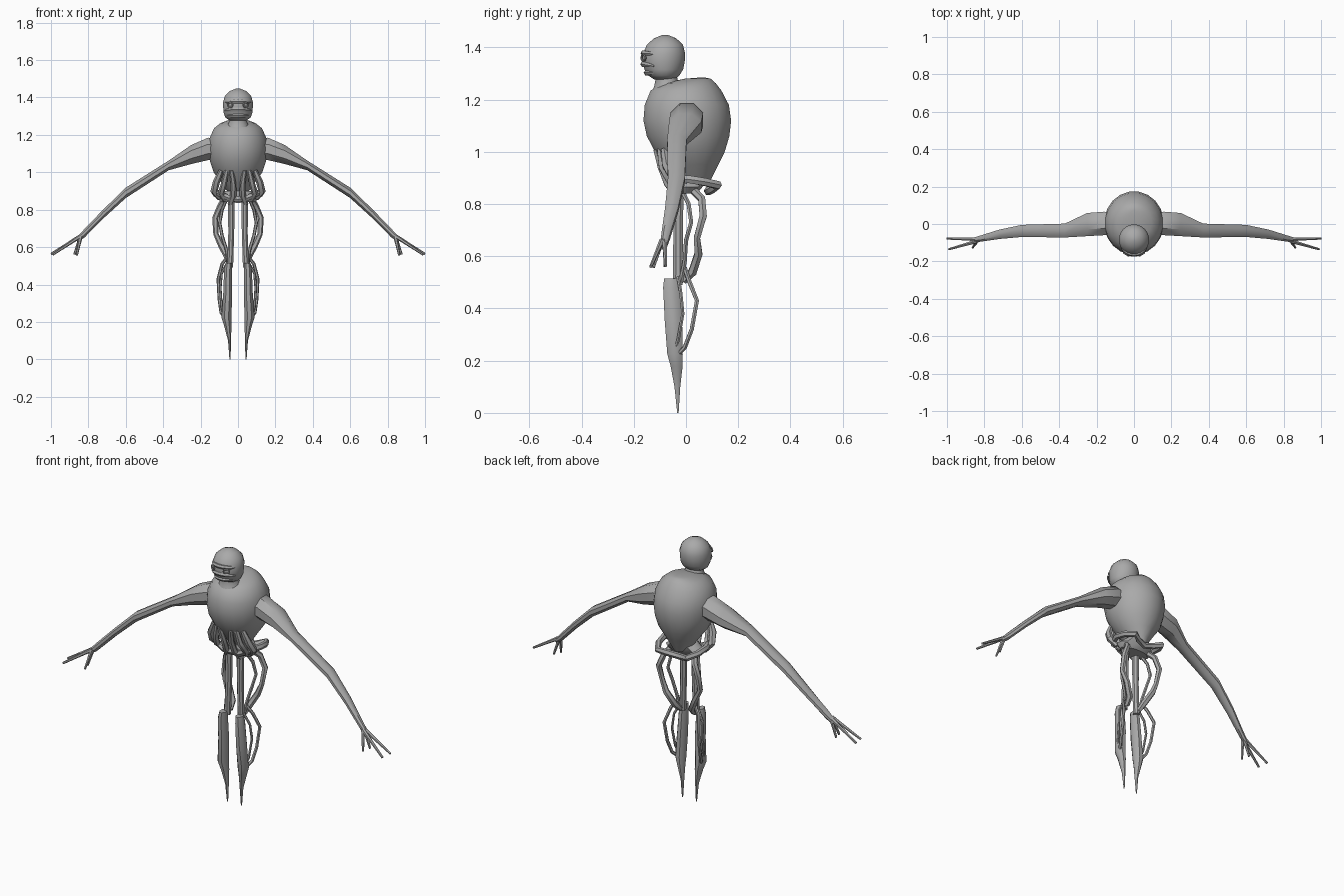
import bpy, bmesh, math
from mathutils import Vector

grey = bpy.data.materials.new("mid grey")
grey.diffuse_color = (0.4, 0.4, 0.4, 1)


def finish(name, rings, closed=False, mirror=False, angle=40):
    """Skin a list of point rings into one object."""
    bm = bmesh.new()
    vr = [[bm.verts.new(p) for p in ring] for ring in rings]
    n = len(vr[0])
    for k in range(len(vr) if closed else len(vr) - 1):
        a, b = vr[k], vr[(k + 1) % len(vr)]
        for i in range(n):
            j = (i + 1) % n
            bm.faces.new((a[i], a[j], b[j], b[i]))
    if not closed:
        bm.faces.new(vr[0])
        bm.faces.new(vr[-1])
    bmesh.ops.recalc_face_normals(bm, faces=bm.faces)
    me = bpy.data.meshes.new(name)
    bm.to_mesh(me)
    bm.free()
    me.materials.append(grey)
    ob = bpy.data.objects.new(name, me)
    bpy.context.collection.objects.link(ob)
    if mirror:
        ob.modifiers.new("mirror", 'MIRROR').use_mirror_merge = False
    bpy.ops.object.select_all(action='DESELECT')
    ob.select_set(True)
    bpy.context.view_layer.objects.active = ob
    bpy.ops.object.shade_smooth_by_angle(angle=math.radians(angle))
    return ob


def loft(name, secs, axis='Z', sides=16, **kw):
    """Ellipse sections (x, y, z, r1, r2), level for Z, upright for X."""
    rings = []
    for x, y, z, r1, r2 in secs:
        ring = []
        for i in range(sides):
            t = 2 * math.pi * (i + 0.5) / sides
            c, s = r1 * math.cos(t), r2 * math.sin(t)
            ring.append((x + c, y + s, z) if axis == 'Z' else (x, y + c, z + s))
        rings.append(ring)
    return finish(name, rings, **kw)


def tube(name, pts, radii, ref=(0, 1, 0), sides=6, closed=False, **kw):
    """Sweep a round section along a bent path."""
    pts = [Vector(p) for p in pts]
    n = len(pts)
    if not isinstance(radii, (list, tuple)):
        radii = [radii] * n
    rings = []
    for k, p in enumerate(pts):
        if closed:
            t = pts[(k + 1) % n] - pts[k - 1]
        else:
            t = pts[min(k + 1, n - 1)] - pts[max(k - 1, 0)]
        t.normalize()
        u = t.cross(Vector(ref)).normalized()
        v = u.cross(t)
        rings.append([p + radii[k] * (u * math.cos(a) + v * math.sin(a))
                      for a in (2 * math.pi * i / sides for i in range(sides))])
    return finish(name, rings, closed=closed, **kw)


# Egg-shaped torso
loft("torso", [
    (0, .03, .87, .035, .055), (0, .025, .90, .06, .075), (0, .02, .95, .095, .105),
    (0, .015, 1.0, .132, .135), (0, .008, 1.06, .152, .16), (0, .005, 1.12, .16, .17),
    (0, .003, 1.18, .155, .163), (0, 0, 1.235, .13, .137), (0, .015, 1.263, .095, .10),
    (0, .045, 1.28, .05, .05), (0, .06, 1.284, .015, .015)], sides=20)

# Neck and head
loft("neck", [
    (0, -.068, 1.225, .068, .066), (0, -.068, 1.25, .058, .055),
    (0, -.075, 1.275, .047, .043), (0, -.078, 1.32, .045, .042)])
loft("head", [
    (0, -.082, 1.277, .045, .04), (0, -.085, 1.292, .068, .06), (0, -.085, 1.315, .077, .075),
    (0, -.086, 1.345, .08, .082), (0, -.084, 1.375, .081, .082), (0, -.081, 1.41, .07, .07),
    (0, -.08, 1.435, .043, .043), (0, -.08, 1.447, .012, .012)], sides=20)


def arc(z, r, dip):
    pts = []
    for i in range(9):
        a = math.radians(-62 + 15.5 * i)
        pts.append((r * math.sin(a), -.086 - r * math.cos(a), z + dip * math.cos(a)))
    return pts


taper = [.004, .009, .011, .012, .012, .012, .011, .009, .004]
tube("brow", arc(1.372, .076, .006), taper, ref=(0, 0, 1))
tube("upper_lip", arc(1.322, .077, .014), taper, ref=(0, 0, 1))
tube("jaw", arc(1.305, .064, -.002), taper, ref=(0, 0, 1))
eye = [(.042 + .014 * math.cos(a), -.163 + .008 * math.cos(a), 1.36 + .011 * math.sin(a))
       for a in (2 * math.pi * i / 10 for i in range(10))]
tube("eye_rim", eye, .004, closed=True, mirror=True)

# Long sloping arms
loft("arm", [
    (.11, .005, 1.125, .06, .055), (.16, .003, 1.125, .068, .065), (.25, -.003, 1.095, .067, .055),
    (.37, -.035, 1.037, .04, .028), (.60, -.037, .89, .035, .03), (.72, -.055, .777, .027, .026),
    (.82, -.078, .675, .018, .025), (.86, -.085, .64, .013, .015)],
    axis='X', sides=8, mirror=True)

# Four fingers on each hand
fingers = [(1.0, -.078, .563), (.99, -.135, .56), (.862, -.125, .557), (.875, -.08, .56)]
for i, tip in enumerate(fingers):
    base = Vector((.84, -.082 - .01 * (i in (1, 2)), .66))
    tip = Vector(tip)
    tube("finger_%d" % (i + 1), [base, base.lerp(tip, .5), tip],
         [.011, .008, .006], mirror=True)

# Straps hanging under the front of the torso
tube("outer_strap", [(.09, -.085, 1.01), (.115, -.075, .95), (.128, -.045, .90), (.10, -.02, .86)],
     [.012, .019, .02, .012], mirror=True)
tube("middle_strap", [(.06, -.10, 1.01), (.075, -.09, .94), (.09, -.06, .89), (.07, -.025, .85)],
     [.012, .016, .018, .014], mirror=True)
tube("inner_strap", [(.035, -.115, 1.01), (.025, -.095, .94), (.025, -.07, .88), (.04, -.035, .83)],
     [.012, .015, .017, .016], mirror=True)

# Wavy hip belt and cross plate
half = [(.05, .10, .858), (.09, .122, .872), (.12, .07, .885), (.128, .01, .895),
        (.105, -.045, .89), (.05, -.055, .862)]
tube("hip_belt", [(0, .085, .85)] + half + [(0, -.045, .855)]
     + [(-x, y, z) for x, y, z in reversed(half)], .017, ref=(0, 0, 1), closed=True)
loft("hip_plate", [(0, 0, .84, .095, .04), (0, .005, .865, .115, .06), (0, .015, .90, .07, .07)],
     sides=12)

# Straight thigh rods
loft("thigh_rod", [(.036, -.03, .86, .02, .022), (.036, -.03, .68, .017, .02),
                   (.042, -.032, .49, .017, .02)], sides=8, mirror=True)

# Looping thigh hoses
tube("thigh_hose", [(.07, .02, .86), (.095, .06, .82), (.122, .066, .755), (.118, .042, .67),
                    (.09, .048, .61), (.052, .025, .54), (.042, -.01, .505)],
     [.016, .016, .016, .014, .017, .018, .014], mirror=True)
tube("thigh_cord", [(.06, -.02, .86), (.085, .01, .80), (.098, .02, .73), (.085, 0, .66),
                    (.06, -.005, .58), (.05, -.02, .50)], .009, mirror=True)

# Shins tapering to spikes
loft("shin", [(.05, -.058, .515, .018, .028), (.053, -.057, .48, .023, .033),
              (.055, -.048, .35, .026, .036), (.062, -.042, .225, .029, .032),
              (.055, -.036, .18, .021, .025), (.045, -.033, .10, .009, .012),
              (.043, -.031, 0, .003, .003)], sides=8, mirror=True)

# Looping calf cords
tube("calf_hose", [(.05, -.005, .555), (.085, .01, .51), (.106, .042, .43), (.10, .022, .32),
                   (.09, -.005, .25), (.07, -.035, .22)], .009, mirror=True)
tube("calf_cord", [(.055, -.03, .52), (.088, -.02, .46), (.095, -.012, .38), (.088, -.03, .28),
                   (.07, -.045, .225)], .007, mirror=True)
